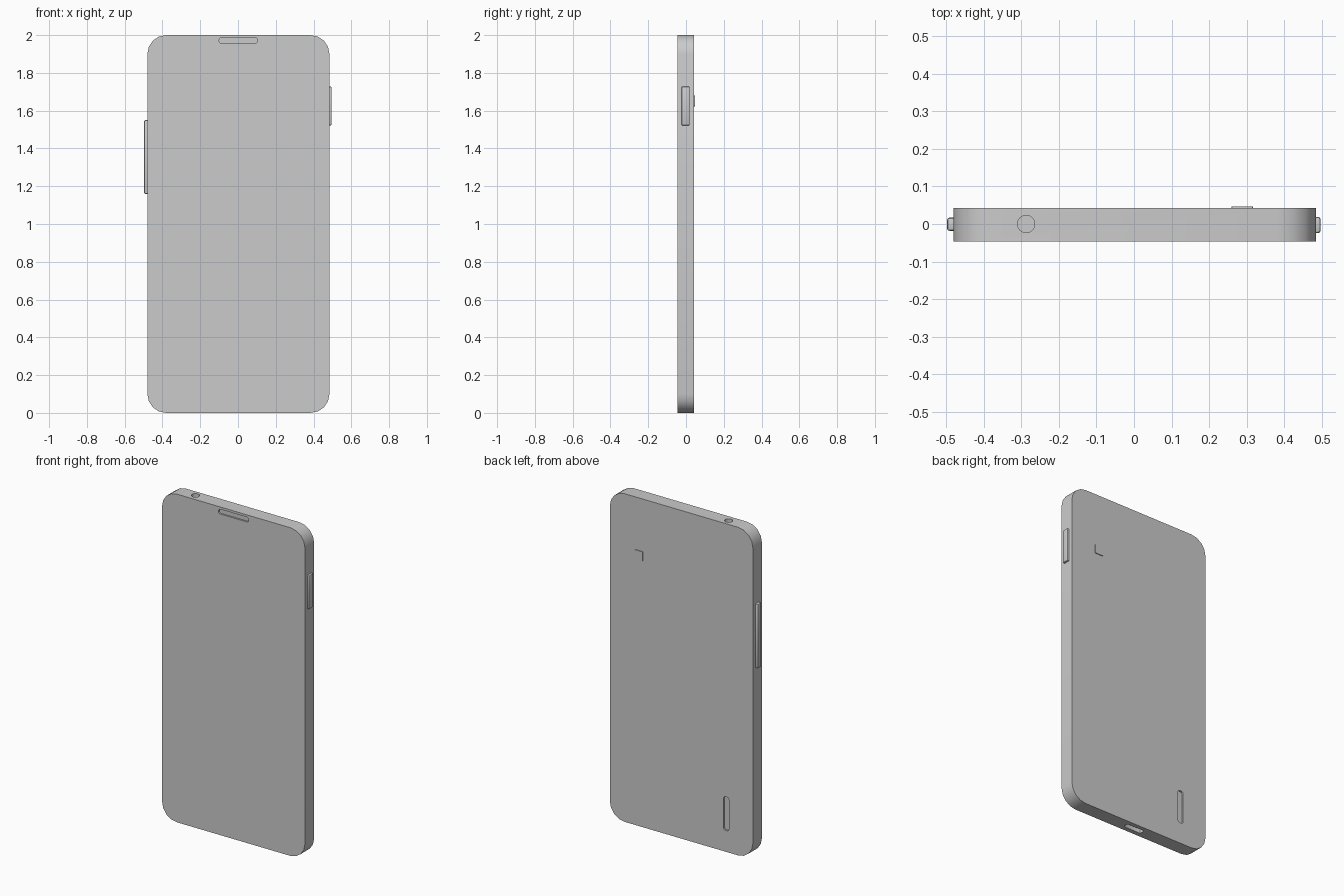
import bpy, bmesh, math
from mathutils import Vector, Matrix

if "Cube" in bpy.data.objects:
    bpy.data.objects.remove(bpy.data.objects["Cube"])


def finish(name, bm):
    mesh = bpy.data.meshes.new(name)
    bm.to_mesh(mesh)
    bm.free()
    obj = bpy.data.objects.new(name, mesh)
    bpy.context.collection.objects.link(obj)
    return obj


def block(name, lo, hi, axis=None, radius=0.0, segments=4):
    """Box between two corners; edges along `axis` (or all edges) are rounded."""
    lo, hi = Vector(lo), Vector(hi)
    size = hi - lo
    bm = bmesh.new()
    bmesh.ops.create_cube(bm, size=1, matrix=Matrix.Translation((lo + hi) / 2)
                          @ Matrix.Diagonal((*size, 1)))
    edges = [e for e in bm.edges if axis is None or
             abs((e.verts[0].co - e.verts[1].co)[axis]) > size[axis] * 0.5]
    if radius:
        bmesh.ops.bevel(bm, geom=edges, offset=radius, segments=segments,
                        profile=0.5, affect='EDGES')
    return finish(name, bm)


def smooth(obj):
    bpy.ops.object.select_all(action='DESELECT')
    obj.select_set(True)
    bpy.context.view_layer.objects.active = obj
    bpy.ops.object.shade_smooth_by_angle(angle=math.radians(30))


X, Y, Z = 0, 1, 2
FRONT, BACK = -0.046, 0.042

# Rounded slab body
body = block("phone_body", (-0.48, FRONT, 0), (0.484, BACK, 2), Y, 0.1, 4)

# Recess cutters: earpiece, rear speaker, charging port, headphone jack
cutters = [
    block("earpiece_cutter", (-0.1, FRONT - 0.05, 1.957), (0.104, FRONT + 0.01, 1.986), Y, 0.013, 3),
    block("speaker_cutter", (-0.318, BACK - 0.01, 0.13), (-0.283, BACK + 0.05, 0.335), Y, 0.012, 3),
    block("port_cutter", (-0.06, -0.018, -0.05), (0.06, 0.016, 0.025), Z, 0.01, 2),
]
bm = bmesh.new()
bmesh.ops.create_cone(bm, cap_ends=True, segments=24, radius1=0.023, radius2=0.023,
                      depth=0.1, matrix=Matrix.Translation((-0.287, 0, 2.02)))
cutters.append(finish("jack_cutter", bm))

bpy.context.view_layer.objects.active = body
for cutter in cutters:
    cutter.hide_render = True
    mod = body.modifiers.new("cut", 'BOOLEAN')
    mod.operation = 'DIFFERENCE'
    mod.solver = 'EXACT'
    mod.object = cutter
    bpy.ops.object.modifier_apply(modifier=mod.name)
for cutter in cutters:
    bpy.data.objects.remove(cutter)

# Side buttons and rear camera bump
volume = block("volume_button", (-0.497, -0.018, 1.16), (-0.465, 0.017, 1.55), None, 0.006, 2)
power = block("power_button", (0.465, -0.024, 1.522), (0.496, 0.019, 1.728), None, 0.006, 2)
camera = block("camera_bump", (0.26, BACK - 0.01, 1.623), (0.317, 0.047, 1.68), Y, 0.004, 2)

for part in (body, volume, power, camera):
    smooth(part)
